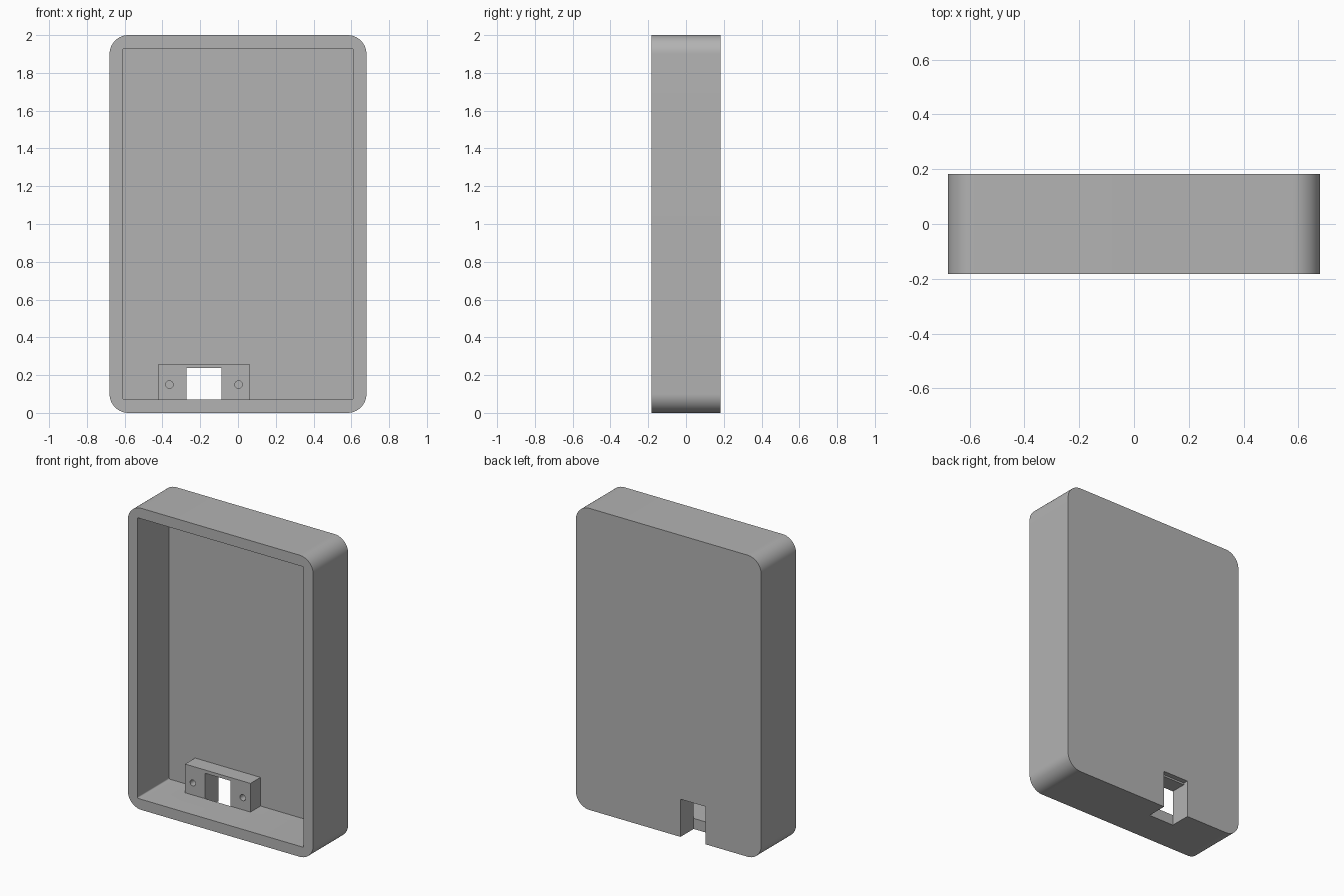
import bpy, bmesh, math
from mathutils import Matrix, Vector

if "Cube" in bpy.data.objects:
    bpy.data.objects.remove(bpy.data.objects["Cube"])

grey = bpy.data.materials.new("plain_grey")
grey.use_nodes = True
grey.diffuse_color = (0.45, 0.45, 0.45, 1)
grey.node_tree.nodes["Principled BSDF"].inputs["Base Color"].default_value = grey.diffuse_color


def finish(name, bm):
    bmesh.ops.recalc_face_normals(bm, faces=bm.faces)
    mesh = bpy.data.meshes.new(name)
    bm.to_mesh(mesh)
    bm.free()
    mesh.materials.append(grey)
    obj = bpy.data.objects.new(name, mesh)
    bpy.context.collection.objects.link(obj)
    return obj


def box(name, x, y, z, radius=0, segments=16):
    """Box between three ranges, with its depth-wise edges optionally rounded."""
    bm = bmesh.new()
    bmesh.ops.create_cube(bm, size=1)
    for v in bm.verts:
        v.co = Vector([r[0] + (c + 0.5) * (r[1] - r[0]) for c, r in zip(v.co, (x, y, z))])
    if radius:
        edges = [e for e in bm.edges if abs(e.verts[0].co.y - e.verts[1].co.y) > 0.01]
        bmesh.ops.bevel(bm, geom=edges, offset=radius, segments=segments,
                        profile=0.5, affect='EDGES')
    return finish(name, bm)


def peg(name, x, y, z, radius):
    """Cylinder running along y."""
    bm = bmesh.new()
    place = Matrix.Translation((x, sum(y) / 2, z)) @ Matrix.Rotation(math.pi / 2, 4, 'X')
    bmesh.ops.create_cone(bm, cap_ends=True, segments=32, radius1=radius, radius2=radius,
                          depth=y[1] - y[0], matrix=place)
    return finish(name, bm)


def combine(obj, other, operation):
    other.hide_render = True
    mod = obj.modifiers.new(operation.lower(), 'BOOLEAN')
    mod.operation, mod.solver, mod.object = operation, 'EXACT', other
    bpy.context.view_layer.objects.active = obj
    bpy.ops.object.modifier_apply(modifier=mod.name)
    bpy.data.objects.remove(other)


HALF_W, HALF_D = 0.68, 0.183
WALL, BACK = 0.07, 0.15          # rim thickness, inner face of the back panel
MID, BLOCK_FRONT = -0.18, 0.045  # connector mount centre and front face

# Rounded tray, open at the front
case = box("case", (-HALF_W, HALF_W), (-HALF_D, HALF_D), (0, 2), 0.1)
combine(case, box("cavity", (WALL - HALF_W, HALF_W - WALL), (-0.3, BACK),
                  (WALL, 2 - WALL), 0.008, 4), 'DIFFERENCE')

# Connector mount standing on the floor against the back panel
combine(case, box("connector_mount", (MID - 0.24, MID + 0.24), (BLOCK_FRONT, BACK + 0.01),
                  (WALL - 0.01, 0.26)), 'UNION')

# Notch through mount, back panel and floor, slightly taller in the panel
notch_x = (MID - 0.0925, MID + 0.0925)
combine(case, box("notch", notch_x, (BLOCK_FRONT, 0.3), (-0.1, 0.238)), 'DIFFERENCE')
combine(case, box("window", notch_x, (BLOCK_FRONT - 0.05, 0.1), (WALL, 0.238)), 'DIFFERENCE')
combine(case, box("panel_notch", notch_x, (BACK, 0.3), (-0.1, 0.25)), 'DIFFERENCE')

# Blind screw holes either side
for side in (-1, 1):
    combine(case, peg("screw_hole", MID + side * 0.183, (BLOCK_FRONT - 0.05, BACK), 0.15, 0.02),
            'DIFFERENCE')

bpy.ops.object.select_all(action='DESELECT')
case.select_set(True)
bpy.context.view_layer.objects.active = case
bpy.ops.object.shade_smooth_by_angle(angle=math.radians(30))
